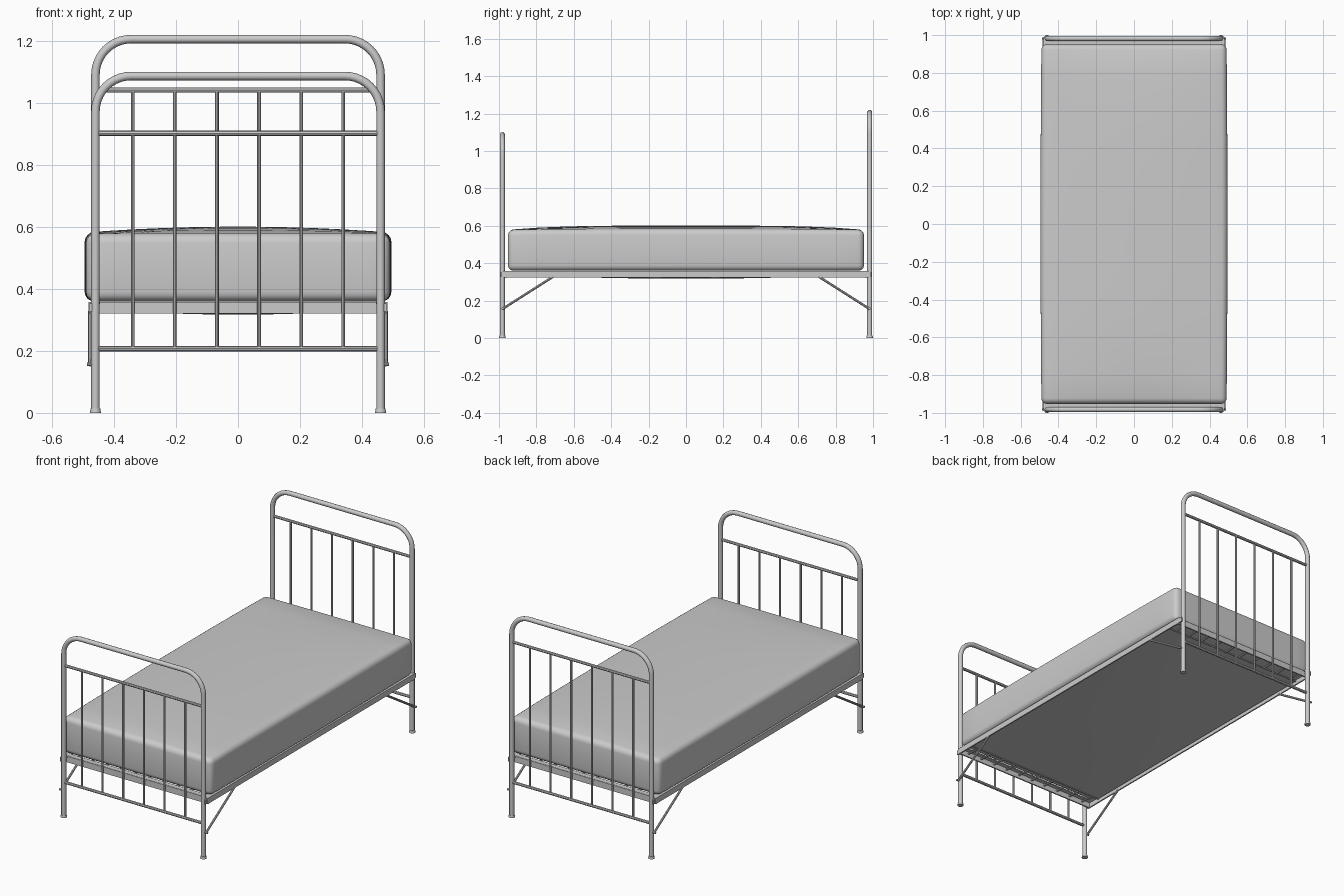
import bpy, bmesh, math
from mathutils import Vector

if "Cube" in bpy.data.objects:
    bpy.data.objects.remove(bpy.data.objects["Cube"])

GREY = bpy.data.materials.new("plain_grey")
GREY.use_nodes = True
GREY.diffuse_color = (0.6, 0.6, 0.6, 1)
GREY.node_tree.nodes["Principled BSDF"].inputs["Base Color"].default_value = (0.6, 0.6, 0.6, 1)


def finish(ob, angle=40):
    bpy.ops.object.select_all(action="DESELECT")
    ob.select_set(True)
    bpy.context.view_layer.objects.active = ob
    if ob.type == "CURVE":
        bpy.ops.object.convert(target="MESH")
        ob = bpy.context.object
    ob.data.materials.clear()
    ob.data.materials.append(GREY)
    bpy.ops.object.shade_smooth_by_angle(angle=math.radians(angle))
    return ob


def tubes(name, paths, radius, res=2):
    """Round bars, one per path, in a single object."""
    cu = bpy.data.curves.new(name, "CURVE")
    cu.dimensions = "3D"
    cu.bevel_depth = radius
    cu.bevel_resolution = res
    cu.use_fill_caps = True
    for path in paths:
        sp = cu.splines.new("POLY")
        sp.points.add(len(path) - 1)
        for p, co in zip(sp.points, path):
            p.co = (*co, 1)
    ob = bpy.data.objects.new(name, cu)
    bpy.context.collection.objects.link(ob)
    return finish(ob)


def mesh_object(name, bm, angle=40):
    me = bpy.data.meshes.new(name)
    bm.to_mesh(me)
    bm.free()
    ob = bpy.data.objects.new(name, me)
    bpy.context.collection.objects.link(ob)
    return finish(ob, angle)


def box(bm, center, size):
    verts = bmesh.ops.create_cube(bm, size=1)["verts"]
    for v in verts:
        v.co = Vector(center) + v.co * Vector(size)
    return verts


POST_X, END_Y = 0.46, 0.982


def arch(y, top, r=0.115):
    """Bent tube: post, rounded corner, top bar, corner, post."""
    right = [(POST_X, y, 0.0)]
    for i in range(11):
        a = math.pi / 2 * i / 10
        right.append((POST_X - r + r * math.cos(a), y, top - r + r * math.sin(a)))
    return right + [(-x, yy, z) for x, yy, z in reversed(right)]


# Headboard and footboard
LOW_RAIL = 0.207
for name, y, top, rail in (("headboard", END_Y, 1.206, 1.042),
                           ("footboard", -END_Y, 1.087, 0.902)):
    tubes(name + "_arch", [arch(y, top)], 0.0137, 3)
    tubes(name + "_rails", [[(-POST_X, y, z), (POST_X, y, z)] for z in (LOW_RAIL, rail)], 0.0085)
    tubes(name + "_spindles",
          [[(s * x, y, LOW_RAIL), (s * x, y, rail)] for x in (0.068, 0.204, 0.34) for s in (-1, 1)],
          0.006)

# Foot caps
bm = bmesh.new()
for sx in (-1, 1):
    for sy in (-1, 1):
        cap = bmesh.ops.create_cone(bm, cap_ends=True, segments=16, radius1=0.018,
                                    radius2=0.0155, depth=0.014)["verts"]
        bmesh.ops.translate(bm, vec=(sx * POST_X, sy * END_Y, 0.007), verts=cap)
mesh_object("foot_caps", bm)

# Side rails and end cross rails, L-shaped in section
bm = bmesh.new()
for s in (-1, 1):
    box(bm, (s * 0.479, 0, 0.341), (0.008, 1.95, 0.034))
    box(bm, (s * 0.463, 0, 0.355), (0.034, 1.95, 0.006))
    box(bm, (0, s * 0.962, 0.339), (0.962, 0.008, 0.036))
    box(bm, (0, s * 0.948, 0.355), (0.962, 0.03, 0.006))
mesh_object("bed_frame", bm)

# Corner hooks joining the frame to the posts
bm = bmesh.new()
for sx in (-1, 1):
    for sy in (-1, 1):
        box(bm, (sx * 0.474, sy * 0.975, 0.34), (0.012, 0.03, 0.026))
mesh_object("corner_brackets", bm)

# Diagonal braces and their bolts
tubes("braces", [[(sx * 0.477, sy * END_Y, 0.155), (sx * 0.477, sy * 0.71, 0.328)]
                 for sx in (-1, 1) for sy in (-1, 1)], 0.0065)
tubes("brace_bolts", [[(sx * POST_X, sy * END_Y, 0.157), (sx * 0.488, sy * END_Y, 0.157)]
                      for sx in (-1, 1) for sy in (-1, 1)], 0.006)

# Sagging base panel under the mattress
bm = bmesh.new()
bmesh.ops.create_grid(bm, x_segments=12, y_segments=20, size=1)
top = bmesh.ops.duplicate(bm, geom=bm.faces[:])["geom"]
top_verts = {g for g in top if isinstance(g, bmesh.types.BMVert)}
for v in bm.verts:
    sag = (1 - v.co.x ** 2) * (1 - v.co.y ** 2)
    v.co = (v.co.x * 0.465, v.co.y * 0.87, 0.336 - 0.019 * sag + (0.005 if v in top_verts else 0))
bmesh.ops.reverse_faces(bm, faces=[f for f in bm.faces if not set(f.verts) <= top_verts])
mesh_object("base_panel", bm)

# Springs tying the panel to the end rails
xs = [-0.42 + 0.84 * i / 9 for i in range(10)]
tubes("panel_springs", [[(x, s * 0.865, 0.337), (x, s * 0.958, 0.342)] for x in xs for s in (-1, 1)],
      0.006)
tubes("spring_bars", [[(-0.465, s * 0.87, 0.337), (0.465, s * 0.87, 0.337)] for s in (-1, 1)], 0.005)

# Mattress: rounded block with a gently crowned top and bulging sides
bm = bmesh.new()
box(bm, (0, 0, 0.469), (0.98, 1.904, 0.218))
upright = [e for e in bm.edges if abs(e.verts[0].co.z - e.verts[1].co.z) > 0.1]
bmesh.ops.subdivide_edges(bm, edges=[e for e in bm.edges if e not in upright],
                          cuts=11, use_grid_fill=True)
rim = [e for e in bm.edges if len(e.link_faces) == 2 and e.calc_face_angle() > 1]
bmesh.ops.bevel(bm, geom=rim, offset=0.03, segments=4, profile=0.5, affect="EDGES")
for v in bm.verts:
    u, w = min(1, abs(v.co.x) / 0.49), min(1, abs(v.co.y) / 0.952)
    if v.co.z > 0.5:
        v.co.z += 0.019 * (1 - u ** 2) * (1 - w ** 4) + 0.004 * (1 - w ** 4)
    v.co.x *= 1 + 0.01 * (1 - w ** 2)
bmesh.ops.recalc_face_normals(bm, faces=bm.faces[:])
mesh_object("mattress", bm, 60)
